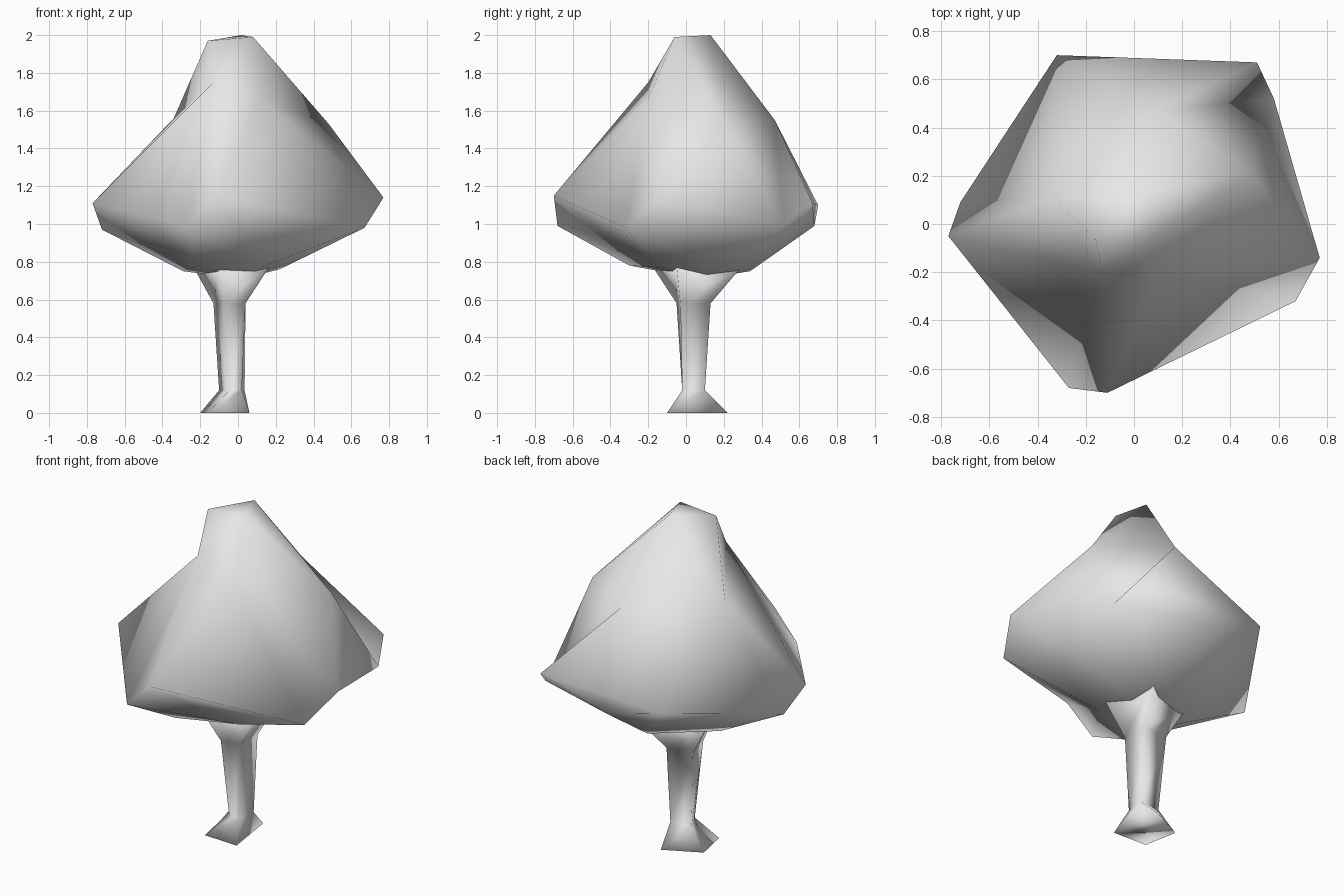
import bpy
import bmesh
from mathutils import Vector

cube = bpy.data.objects.get("Cube")
if cube:
    bpy.data.objects.remove(cube, do_unlink=True)


def make_material(name, colour):
    material = bpy.data.materials.new(name)
    material.use_nodes = True
    material.diffuse_color = colour
    shader = next(n for n in material.node_tree.nodes if n.type == 'BSDF_PRINCIPLED')
    shader.inputs["Base Color"].default_value = colour
    return material


def finish(bm, name, material):
    """Turn a bmesh into a smooth shaded object with one material."""
    bmesh.ops.recalc_face_normals(bm, faces=bm.faces[:])
    for face in bm.faces:
        face.smooth = True
    mesh = bpy.data.meshes.new(name)
    bm.to_mesh(mesh)
    bm.free()
    mesh.materials.append(material)
    obj = bpy.data.objects.new(name, mesh)
    bpy.context.collection.objects.link(obj)
    return obj


def fold(bm, a, b):
    """Turn the edge that lies across a and b, so that it joins them."""
    for edge in bm.edges:
        corners = {v for face in edge.link_faces for v in face.verts}
        if corners - set(edge.verts) == {a, b}:
            bmesh.utils.edge_rotate(edge)
            return


def star_shell(name, levels, creases, centre, material):
    """Skin levels of corner points around a centre, keeping dents:
    connect them as a hull of their directions, fold in the creases
    between corner pairs, then move the corners into place."""
    bm = bmesh.new()
    centre = Vector(centre)
    placed = {}
    for level, points in levels.items():
        for i, point in enumerate(points):
            target = Vector(point)
            vert = bm.verts.new((target - centre).normalized())
            placed[level, i] = (vert, target)
    bmesh.ops.convex_hull(bm, input=bm.verts[:])
    for start, end in creases:
        a, b = placed[start][0], placed[end][0]
        if not any(a in edge.verts for edge in b.link_edges):
            fold(bm, a, b)
    for vert, target in placed.values():
        vert.co = target
    return finish(bm, name, material)


def loft(name, sections, material):
    """Bridge sections given as height: corner list, and cap both ends."""
    bm = bmesh.new()
    loops = [[bm.verts.new((x, y, z)) for x, y in corners]
             for z, corners in sections.items()]
    for lower, upper in zip(loops, loops[1:]):
        for i in range(len(lower)):
            j = (i + 1) % len(lower)
            bm.faces.new((lower[i], lower[j], upper[j], upper[i]))
    bm.faces.new(loops[0])
    bm.faces.new(loops[-1])
    return finish(bm, name, material)


grey = make_material("plain light grey", (0.8, 0.8, 0.8, 1.0))

# Crown corners, each level listed round from the -x side
crown_levels = {
    "peak": [(-.16, -.06, 1.97), (.08, -.06, 1.99), (.02, .13, 2)],
    "shoulder": [(-.34, .11, 1.56), (-.13, -.2, 1.75), (.12, -.2, 1.66),
                 (.48, .21, 1.53), (.1, .47, 1.55)],
    "upper rim": [(-.77, -.05, 1.11), (-.11, -.7, 1.15), (.77, -.14, 1.14),
                  (.51, .67, 1.11), (-.32, .7, 1.1)],
    "lower rim": [(-.72, .09, .97), (-.27, -.68, .99), (.67, -.32, .98),
                  (.58, .52, .99), (.05, .68, .99)],
    "underside": [(-.29, .08, .75), (-.21, -.3, .78), (.12, -.15, .77),
                  (.22, .15, .76), (.02, .34, .75)],
    "bottom": [(.02, .08, .71)],
}
# One ridge along the back rim, then valleys from shoulder to lower rim
crown_creases = [(("upper rim", 3), ("upper rim", 4))]
crown_creases += [(("shoulder", s), ("lower rim", r))
                  for s, r in [(0, 0), (1, 1), (2, 2), (4, 3)]]
star_shell("crown", crown_levels, crown_creases, (0, 0, 1.1), grey)

# Four-sided trunk with spread foot and flared top
trunk_sections = {
    0: [(-.2, .115), (-.16, -.09), (.06, -.1), (.015, .22)],
    .12: [(-.1, .09), (-.045, -.02), (.02, -.02), (.035, .1)],
    .58: [(-.13, .12), (-.08, -.05), (.04, -.03), (.04, .13)],
    .78: [(-.24, .15), (-.1, -.18), (.17, -.05), (.1, .3)],
}
loft("trunk", trunk_sections, grey)
